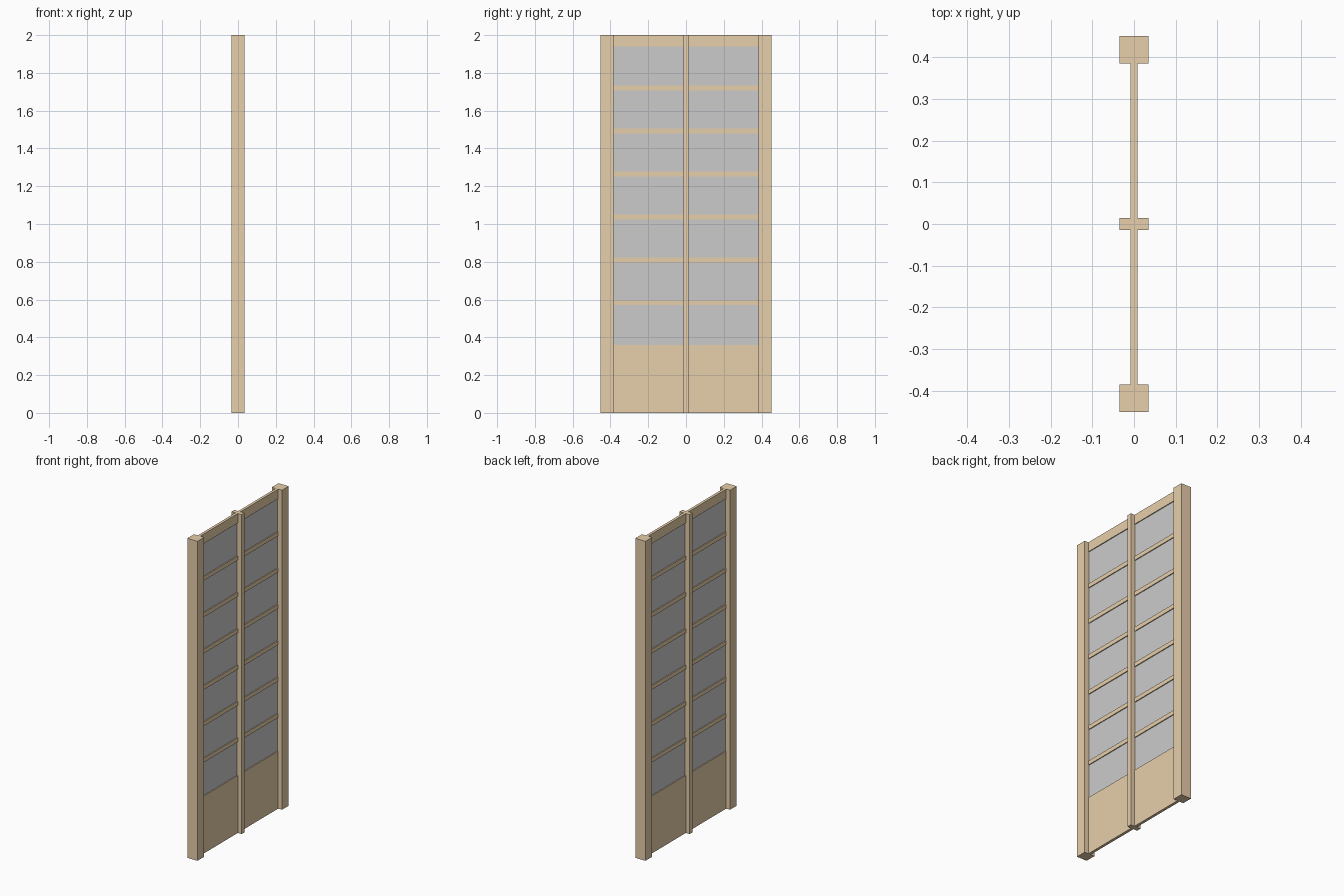
import bpy

if "Cube" in bpy.data.objects:
    bpy.data.objects.remove(bpy.data.objects["Cube"])

wood = bpy.data.materials.new("wood")
wood.diffuse_color = (0.8, 0.62, 0.4, 1)
wood.use_nodes = True
wood.node_tree.nodes["Principled BSDF"].inputs["Base Color"].default_value = wood.diffuse_color


def box(name, x, y, z, mat=wood):
    """Box spanning the given (min, max) ranges."""
    spans = (x, y, z)
    bpy.ops.mesh.primitive_cube_add(size=1, location=[(a + b) / 2 for a, b in spans])
    ob = bpy.context.object
    ob.name = name
    ob.scale = [b - a for a, b in spans]
    bpy.ops.object.transform_apply(location=False, rotation=False, scale=True)
    if mat:
        ob.data.materials.append(mat)
    return ob


POST_X, RAIL_X, PANE_X = 0.035, 0.0085, 0.003
OUTER, INNER, MID = 0.4515, 0.385, 0.014
PANEL_TOP, RAIL_BOTTOM = 0.36, 1.94

# Centre upright
box("centre_post", (-POST_X, POST_X), (-MID, MID), (0, 2))

for side, s in (("left", -1), ("right", 1)):
    # Side post
    box(f"{side}_post", (-POST_X, POST_X), sorted((s * INNER, s * OUTER)), (0, 2))
    bay = sorted((s * MID, s * INNER))
    # Solid lower panel and top rail
    box(f"{side}_lower_panel", (-RAIL_X, RAIL_X), bay, (0, PANEL_TOP))
    box(f"{side}_top_rail", (-RAIL_X, RAIL_X), bay, (RAIL_BOTTOM, 2))
    # Thin grey pane
    box(f"{side}_pane", (-PANE_X, PANE_X), bay, (PANEL_TOP, RAIL_BOTTOM), None)
    # Six horizontal glazing bars
    for i in range(6):
        z = 0.583 + i * 0.2275
        box(f"{side}_bar_{i + 1}", (-RAIL_X, RAIL_X), bay, (z - 0.013, z + 0.013))
